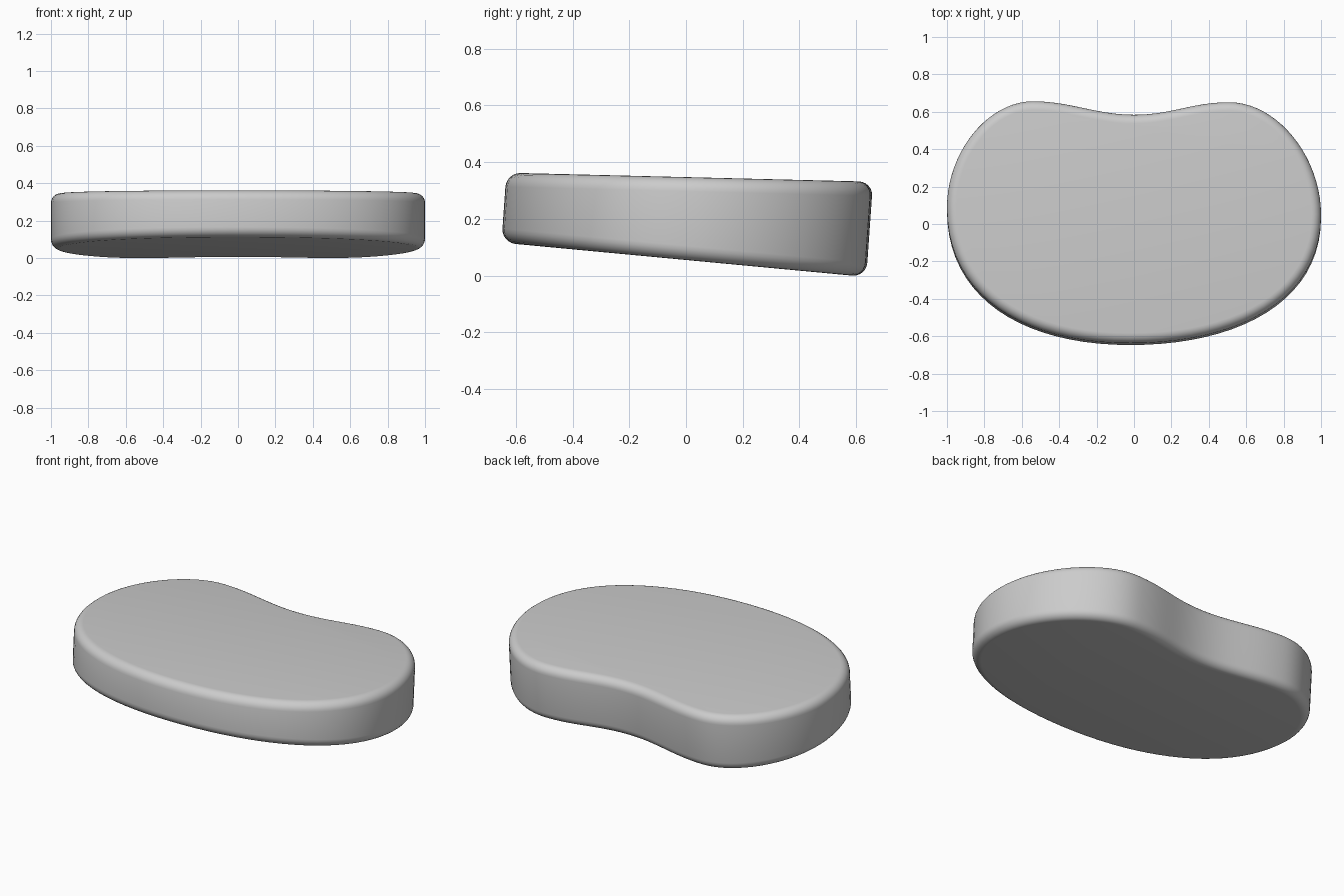
import bpy, bmesh, math
from mathutils import Vector
from mathutils.geometry import interpolate_bezier

if "Cube" in bpy.data.objects:
    bpy.data.objects.remove(bpy.data.objects["Cube"])

# Kidney outline anchors, counter-clockwise: point, unit tangent, handle in, handle out
ANCHORS = [
    ((0.00, 0.578), (-1, 0), 0.20, 0.20),
    ((-0.54, 0.65), (-1, 0), 0.20, 0.24),
    ((-1.00, 0.08), (0, -1), 0.30, 0.47),
    ((-0.02, -0.645), (1, 0), 0.58, 0.58),
    ((1.00, 0.04), (0, 1), 0.45, 0.32),
    ((0.51, 0.645), (-1, 0), 0.25, 0.20),
]
STEPS = 20       # points per curve segment
RADIUS = 0.05    # rounded rim
ARC = 6          # rim segments
SHEAR = 0.07     # sides lean backward towards the top


def outline():
    pts = []
    for i, (p, t, _, out) in enumerate(ANCHORS):
        q, u, inn, _ = ANCHORS[(i + 1) % len(ANCHORS)]
        p, t, q, u = (Vector((*v, 0)) for v in (p, t, q, u))
        pts += interpolate_bezier(p, p + t * out, q - u * inn, q, STEPS + 1)[:-1]
    return pts


def bottom_z(y):
    return 0.059 - 0.0934 * y


def top_z(y):
    return 0.350 - 0.0246 * y


# Cushion: stacked rings between two sloping planes, with rounded rims
pts = outline()
n = len(pts)
normals = []
for i in range(n):
    d = (pts[(i + 1) % n] - pts[i - 1]).normalized()
    normals.append(Vector((d.y, -d.x, 0)))

angles = [math.pi / 2 * k / ARC for k in range(ARC + 1)]
levels = [(False, a) for a in angles] + [(True, a) for a in reversed(angles)]

bm = bmesh.new()
rings = []
for is_top, a in levels:
    inset = RADIUS * (1 - math.sin(a))
    rise = RADIUS * (1 - math.cos(a))
    ring = []
    for p, nrm in zip(pts, normals):
        v = p - nrm * inset
        z = top_z(v.y) - rise if is_top else bottom_z(v.y) + rise
        ring.append(bm.verts.new((v.x, v.y + SHEAR * (z - 0.2), z)))
    rings.append(ring)

for lo, hi in zip(rings, rings[1:]):
    for i in range(n):
        j = (i + 1) % n
        bm.faces.new((lo[i], lo[j], hi[j], hi[i]))
bm.faces.new(rings[-1])
bm.faces.new(rings[0][::-1])
bmesh.ops.recalc_face_normals(bm, faces=bm.faces)

# Stand on the ground
low = min(v.co.z for v in bm.verts)
bmesh.ops.translate(bm, verts=bm.verts, vec=(0, 0, -low))

mesh = bpy.data.meshes.new("cushion")
bm.to_mesh(mesh)
bm.free()
cushion = bpy.data.objects.new("cushion", mesh)
bpy.context.collection.objects.link(cushion)

grey = bpy.data.materials.new("light grey")
grey.diffuse_color = (0.6, 0.6, 0.6, 1)
grey.use_nodes = True
grey.node_tree.nodes["Principled BSDF"].inputs["Base Color"].default_value = grey.diffuse_color
mesh.materials.append(grey)

bpy.context.view_layer.objects.active = cushion
cushion.select_set(True)
bpy.ops.object.shade_smooth_by_angle(angle=math.radians(30))
